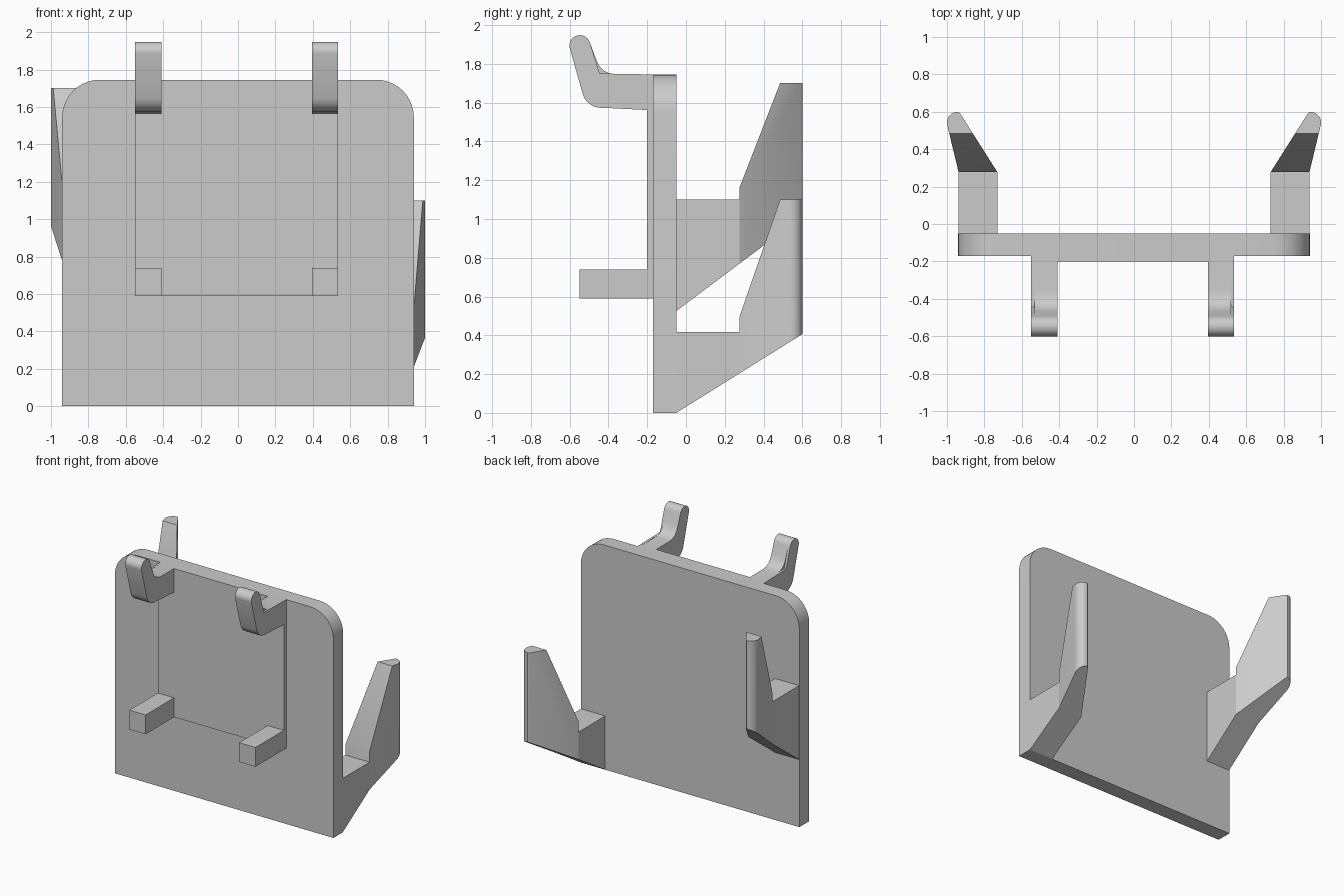
import bpy
import bmesh
from math import cos, sin, radians
from mathutils import Vector

cube = bpy.data.objects.get("Cube")
if cube:
    bpy.data.objects.remove(cube, do_unlink=True)

# Single material
grey = bpy.data.materials.new("light_grey")
grey.use_nodes = True
colour = (0.6, 0.6, 0.6, 1)
grey.diffuse_color = colour
grey.node_tree.nodes["Principled BSDF"].inputs["Base Color"].default_value = colour


def arc(cx, cy, r, start, end, steps=10):
    angles = [radians(start + (end - start) * i / steps) for i in range(steps + 1)]
    return [(cx + r * cos(a), cy + r * sin(a)) for a in angles]


def prism(name, outline, axis, low, high, cuts=()):
    """Extrude an outline along an axis; each cut is (point, outward normal)."""
    bm = bmesh.new()

    def place(p, d):
        return {"x": (d, p[0], p[1]), "y": (p[0], d, p[1]), "z": (p[0], p[1], d)}[axis]

    face = bm.faces.new([bm.verts.new(place(p, low)) for p in outline])
    grown = bmesh.ops.extrude_face_region(bm, geom=[face])["geom"]
    shift = Vector(place((0, 0), high - low))
    bmesh.ops.translate(bm, vec=shift, verts=[g for g in grown if isinstance(g, bmesh.types.BMVert)])
    for point, normal in cuts:
        result = bmesh.ops.bisect_plane(
            bm, geom=bm.verts[:] + bm.edges[:] + bm.faces[:], dist=1e-5,
            plane_co=point, plane_no=normal, clear_outer=True)
        rim = [g for g in result["geom_cut"] if isinstance(g, bmesh.types.BMEdge)]
        bmesh.ops.holes_fill(bm, edges=rim)
    bmesh.ops.recalc_face_normals(bm, faces=bm.faces[:])
    mesh = bpy.data.meshes.new(name)
    bm.to_mesh(mesh)
    bm.free()
    mesh.materials.append(grey)
    obj = bpy.data.objects.new(name, mesh)
    bpy.context.collection.objects.link(obj)
    bpy.ops.object.select_all(action="DESELECT")
    obj.select_set(True)
    bpy.context.view_layer.objects.active = obj
    bpy.ops.object.shade_smooth_by_angle(angle=radians(30))
    return obj


def rect(a, b, c, d):
    return [(a, c), (b, c), (b, d), (a, d)]


# Main panel with rounded top corners, and the raised pad on its front
panel = [(-0.94, 0), (0.94, 0)] + arc(0.74, 1.545, 0.2, 0, 90) + arc(-0.74, 1.545, 0.2, 90, 180)
prism("back_panel", panel, "y", -0.17, -0.05)
prism("front_pad", rect(-0.55, 0.535, 0.59, 1.745), "y", -0.2, -0.16)

# Hook side profile: underside, outer bend, rounded tip, inner face
hook = [(-0.165, 1.745), (-0.165, 1.56), (-0.42, 1.573)]
hook += arc(-0.437, 1.673, 0.1, 270, 195, 8)
hook += arc(-0.547, 1.894, 0.054, 190, 13, 12)
sharp_inside = [(-0.445, 1.75)]
round_inside = [(-0.466, 1.83), (-0.45, 1.793), (-0.425, 1.765), (-0.395, 1.751), (-0.36, 1.746)]

# Hooks (with a thin unfilleted outer strip) and the pegs below them
for side, outer, inner in (("right", -0.55, -0.41), ("left", 0.535, 0.395)):
    seam = outer + (0.017 if outer < 0 else -0.017)
    prism(side + "_hook", hook + round_inside, "x", *sorted((seam, inner)))
    prism(side + "_hook_edge", hook + sharp_inside, "x", *sorted((seam, outer)))
    prism(side + "_peg", rect(-0.55, -0.19, 0.59, 0.74), "x", *sorted((outer, inner)))

# Side arms: a shelf reaching back and a flared upright finger with rounded tip
BEND = 0.277
finger = [(0.73, BEND), (0.938, BEND)] + arc(0.942, 0.542, 0.058, -14, 90) + [(0.93, 0.592)]
for side, sx, base, rise, shelf_top, step_top, tip_top in (
        ("left", 1, 0.0, 0.625, 0.418, 0.5, 1.1),
        ("right", -1, 0.525, 0.75, 1.1, 1.165, 1.7)):
    under = ((0, -0.05, base), (0, rise, -1))
    slope = ((0, BEND, step_top), (0, step_top - tip_top, 0.485 - BEND))
    prism(side + "_arm_shelf", rect(*sorted((sx * 0.73, sx * 0.938)), -0.05, BEND),
          "z", base - 0.1, shelf_top, [under])
    prism(side + "_arm_finger", [(sx * x, y) for x, y in finger],
          "z", base - 0.1, tip_top, [under, slope])
